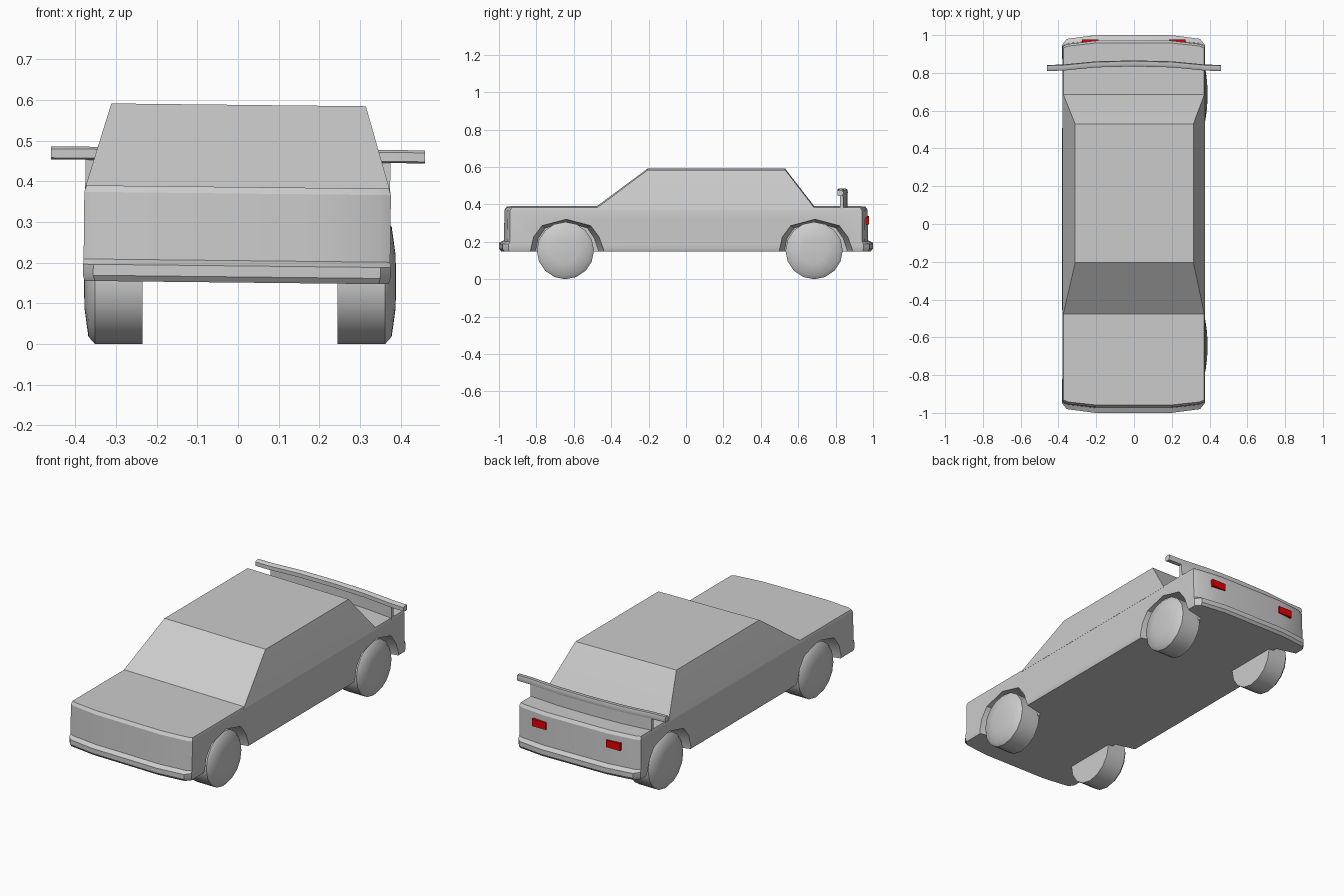
import bpy, bmesh, math
from mathutils import Vector

if "Cube" in bpy.data.objects:
    bpy.data.objects.remove(bpy.data.objects["Cube"])

ROLL = 0.011      # the shell leans very slightly to one side
SHIFT = -0.005


def loft(name, rings):
    """Skin a list of equal-length closed rings and cap both ends."""
    bm = bmesh.new()
    vs = [[bm.verts.new(p) for p in r] for r in rings]
    n = len(vs[0])
    for a, b in zip(vs, vs[1:]):
        for i in range(n):
            j = (i + 1) % n
            bm.faces.new((a[i], a[j], b[j], b[i]))
    bm.faces.new(vs[0][::-1])
    bm.faces.new(vs[-1])
    bmesh.ops.recalc_face_normals(bm, faces=bm.faces)
    me = bpy.data.meshes.new(name)
    bm.to_mesh(me)
    bm.free()
    ob = bpy.data.objects.new(name, me)
    bpy.context.collection.objects.link(ob)
    return ob


def select(ob):
    bpy.ops.object.select_all(action='DESELECT')
    ob.select_set(True)
    bpy.context.view_layer.objects.active = ob


def smooth(ob, deg=30):
    select(ob)
    bpy.ops.object.shade_smooth_by_angle(angle=math.radians(deg))


def lean(ob):
    ob.rotation_euler.y = ROLL
    ob.location.x = SHIFT


def outline(z, w, side, corner, end):
    """Plan outline with faceted corners, the same at nose and tail."""
    q = [(w, side), (w - 0.025, corner), (0.2, end)]
    pts = q + [(-x, y) for x, y in q[::-1]]
    pts += [(-x, -y) for x, y in q] + [(x, -y) for x, y in q[::-1]]
    return [(x, y, z) for x, y in pts]


# Lower body with moulded bumpers
body = loft("body", [
    outline(0.151, 0.374, 0.945, 0.970, 0.988),
    outline(0.165, 0.378, 0.948, 0.980, 1.000),
    outline(0.192, 0.378, 0.948, 0.980, 1.000),
    outline(0.205, 0.377, 0.942, 0.956, 0.974),
    outline(0.370, 0.377, 0.940, 0.952, 0.970),
    outline(0.386, 0.372, 0.932, 0.942, 0.958),
])

# Wheel arches: tapered faceted cutters
arch = [(-0.195, 0.10), (-0.19, 0.16), (-0.175, 0.23), (-0.13, 0.29), (0, 0.324),
        (0.13, 0.29), (0.175, 0.23), (0.20, 0.16), (0.205, 0.10)]
for cy in (-0.64, 0.69):
    for s in (-1, 1):
        def ring(x, k):
            return [(s * x, cy + y * k, 0.1 + (z - 0.1) * (0.5 + k / 2)) for y, z in arch]
        cutter = loft("arch_cutter", [ring(0.42, 1.04), ring(0.376, 1), ring(0.26, 0.86)])
        cutter.hide_render = True
        mod = body.modifiers.new("arch", 'BOOLEAN')
        mod.object, mod.solver = cutter, 'EXACT'
        select(body)
        bpy.ops.object.modifier_apply(modifier=mod.name)
        bpy.data.objects.remove(cutter)
smooth(body)
lean(body)


# Cabin
def rect(z, w, y0, y1):
    return [(-w, y0, z), (w, y0, z), (w, y1, z), (-w, y1, z)]


cabin = loft("cabin", [rect(0.376, 0.376, -0.49, 0.692),
                       rect(0.387, 0.373, -0.475, 0.685),
                       rect(0.588, 0.313, -0.205, 0.53)])
smooth(cabin, 25)
lean(cabin)

# Rear wing: rounded bar swept along a slight bow
def bow(x):
    return 0.826 + 0.024 * (1 - min(1, max(0, (abs(x) - 0.15) / 0.25)))


bar = [(-0.016, -0.012), (-0.008, -0.016), (0.012, -0.016), (0.016, 0.0),
       (0.012, 0.016), (-0.008, 0.016), (-0.016, 0.010)]
stations = (-0.46, -0.38, -0.2, 0, 0.2, 0.38, 0.46)
wing = loft("rear_wing", [[(x, bow(x) + y, 0.465 + z) for y, z in bar] for x in stations])
smooth(wing, 40)
lean(wing)

# Wing support following the same bow
support = loft("wing_support", [
    [(x, bow(x) + y, z) for y, z in ((-0.004, 0.37), (0.014, 0.37), (0.012, 0.46), (-0.004, 0.46))]
    for x in (-0.375, -0.2, 0, 0.2, 0.375)])
smooth(support)
lean(support)

# Tail lights
red = bpy.data.materials.new("red")
red.diffuse_color = (0.8, 0.0, 0.0, 1)
red.use_nodes = True
red.node_tree.nodes["Principled BSDF"].inputs["Base Color"].default_value = red.diffuse_color
for s, label in ((-1, "left"), (1, "right")):
    light = loft(label + "_tail_light",
                 [[(s * 0.23 + dx, y, 0.316 + dz) for dx, dz in
                   ((-0.043, -0.02), (0.043, -0.02), (0.043, 0.02), (-0.043, 0.02))]
                  for y in (0.95, 0.978)])
    light.data.materials.append(red)
    lean(light)

# Wheels: 16-sided with a shallow domed outer face
profile = [(0.240, 0.153), (0.357, 0.153), (0.373, 0.135), (0.382, 0.07), (0.384, 0.02)]
for cy, end in ((-0.645, "front"), (0.685, "rear")):
    for s, label in ((-1, "left"), (1, "right")):
        wheel = loft(f"{end}_{label}_wheel", [
            [(s * x + 0.005, cy + r * math.cos(a), 0.153 + r * math.sin(a))
             for a in (math.tau * i / 16 for i in range(16))] for x, r in profile])
        smooth(wheel, 35)
